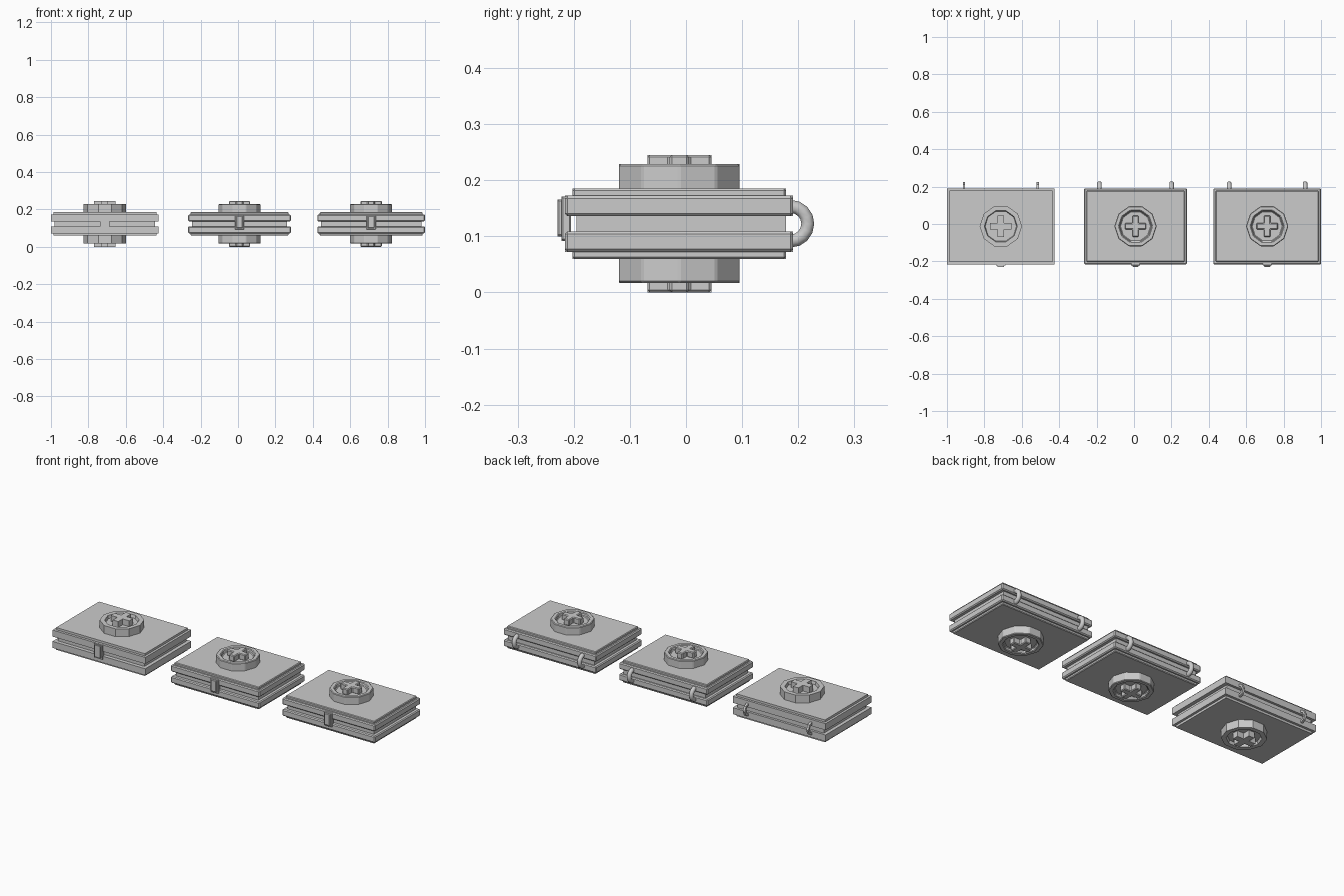
import bpy, bmesh, math
from mathutils import Matrix

if "Cube" in bpy.data.objects:
    bpy.data.objects.remove(bpy.data.objects["Cube"])

MID = 0.1225   # height of the parting plane
CY = -0.012    # depth centre of the case bodies


def finish(bm, name, bevel=0.0):
    bmesh.ops.recalc_face_normals(bm, faces=bm.faces)
    me = bpy.data.meshes.new(name)
    bm.to_mesh(me)
    bm.free()
    ob = bpy.data.objects.new(name, me)
    bpy.context.collection.objects.link(ob)
    if bevel:
        m = ob.modifiers.new("bevel", 'BEVEL')
        m.width = bevel
        m.segments = 1
        m.limit_method = 'ANGLE'
    return ob


def box(name, x, y, z, bevel=0.0):
    bm = bmesh.new()
    size = [b - a for a, b in (x, y, z)]
    mid = [(a + b) / 2 for a, b in (x, y, z)]
    bmesh.ops.create_cube(bm, size=1, matrix=Matrix.Translation(mid) @ Matrix.Diagonal((*size, 1)))
    return finish(bm, name, bevel)


def zspan(side, a, b):
    return tuple(sorted((MID + side * a, MID + side * b)))


def badge(name, cx, side, bevel):
    # ten-sided cup with a recessed face
    bm = bmesh.new()
    rings = []
    for r, h in ((0.113, 0.055), (0.113, 0.106), (0.088, 0.106), (0.084, 0.090)):
        rings.append([bm.verts.new((cx + r * math.cos(i * math.tau / 10),
                                    CY + r * math.sin(i * math.tau / 10),
                                    MID + side * h)) for i in range(10)])
    for a, b in zip(rings, rings[1:]):
        for i in range(10):
            j = (i + 1) % 10
            bm.faces.new((a[i], a[j], b[j], b[i]))
    bm.faces.new(rings[0])
    bm.faces.new(rings[-1])
    finish(bm, name, bevel)


def cross(name, cx, side, bevel):
    # extruded plus shape
    w, l = 0.017, 0.057
    bm = bmesh.new()
    pts = []
    for q in range(4):
        c, s = round(math.cos(q * math.pi / 2)), round(math.sin(q * math.pi / 2))
        for x, y in ((l, -w), (l, w), (w, w)):
            pts.append((cx + x * c - y * s, CY + x * s + y * c))
    lo = [bm.verts.new((x, y, MID + side * 0.088)) for x, y in pts]
    hi = [bm.verts.new((x, y, MID + side * 0.1225)) for x, y in pts]
    bm.faces.new(lo)
    bm.faces.new(hi)
    for i in range(12):
        j = (i + 1) % 12
        bm.faces.new((lo[i], lo[j], hi[j], hi[i]))
    finish(bm, name, bevel)


def hinge(name, x, tube, segs, sides):
    # half hoop bridging both shells at the back
    bm = bmesh.new()
    rings = []
    for i in range(segs + 1):
        a = -math.pi / 2 + math.pi * i / segs
        ring = []
        for k in range(sides):
            t = math.tau * (k + 0.5) / sides
            r = 0.031 + tube * math.cos(t)
            ring.append(bm.verts.new((x + tube * math.sin(t), 0.186 + r * math.cos(a), MID + r * math.sin(a))))
        rings.append(ring)
    for a, b in zip(rings, rings[1:]):
        for k in range(sides):
            j = (k + 1) % sides
            bm.faces.new((a[k], a[j], b[j], b[k]))
    bm.faces.new(rings[0])
    bm.faces.new(rings[-1])
    ob = finish(bm, name)
    if sides > 4:
        for p in ob.data.polygons:
            p.use_smooth = len(p.vertices) == 4


def case(label, cx, half, hinge_x, bevel, tube, segs, sides):
    # core seen in the parting gap
    box(label + "_core", (cx - half + 0.02, cx + half - 0.02), (-0.195, 0.178), (0.10, 0.145))
    for side, part in ((1, "lid"), (-1, "base")):
        box(f"{label}_{part}_shell", (cx - half, cx + half), (-0.216, 0.191), zspan(side, 0.0135, 0.05), bevel)
        box(f"{label}_{part}_panel", (cx - half + 0.013, cx + half - 0.013), (-0.202, 0.178),
            zspan(side, 0.045, 0.0625), bevel * 0.7)
        badge(f"{label}_{part}_badge", cx, side, bevel * 0.7)
        cross(f"{label}_{part}_cross", cx, side, bevel * 0.8)
    # front latch: back plate plus raised tab
    box(label + "_latch_plate", (cx - 0.025, cx + 0.025), (-0.222, -0.205), (0.092, 0.171), bevel * 0.6)
    box(label + "_latch_tab", (cx - 0.017, cx + 0.017), (-0.229, -0.21), (0.100, 0.166), bevel * 0.6)
    for s, n in ((-1, "left"), (1, "right")):
        hinge(f"{label}_hinge_{n}", cx + s * hinge_x, tube, segs, sides)


# three cases: plain low detail, then two with softened edges
case("plain_case", -0.712, 0.288, 0.197, 0.0, 0.009, 4, 4)
case("middle_case", 0.008, 0.275, 0.193, 0.005, 0.0125, 8, 8)
case("right_case", 0.712, 0.288, 0.203, 0.005, 0.0125, 8, 8)
